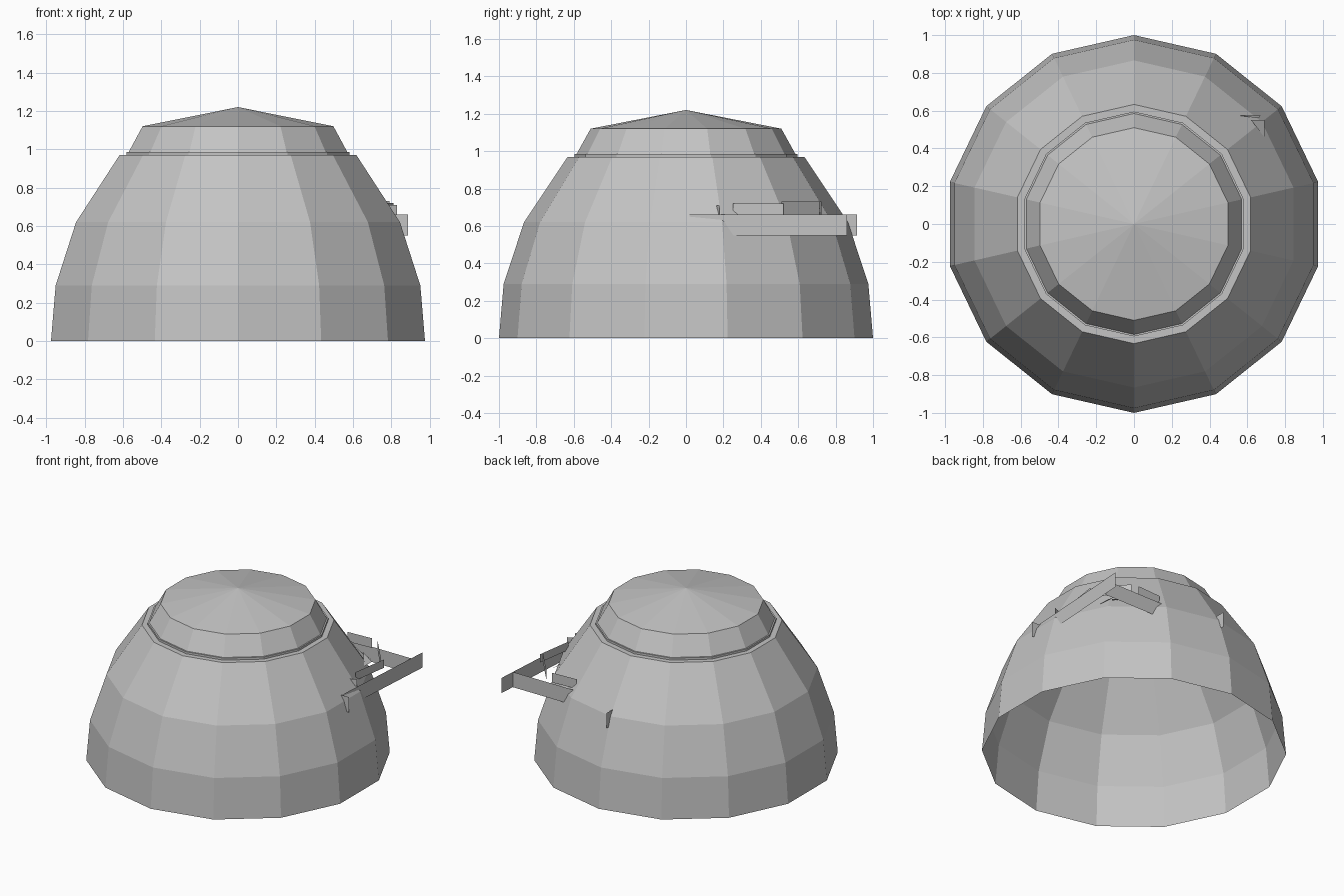
import bpy, bmesh, math
from mathutils import Vector

cube = bpy.data.objects.get("Cube")
if cube:
    bpy.data.objects.remove(cube, do_unlink=True)

SIDES = 14
grey = bpy.data.materials.new("light_grey")
grey.use_nodes = True
grey.diffuse_color = (0.55, 0.55, 0.55, 1)
grey.node_tree.nodes["Principled BSDF"].inputs["Base Color"].default_value = (0.55, 0.55, 0.55, 1)


def add_object(name, bm):
    mesh = bpy.data.meshes.new(name)
    bm.to_mesh(mesh)
    bm.free()
    mesh.materials.append(grey)
    obj = bpy.data.objects.new(name, mesh)
    bpy.context.collection.objects.link(obj)
    return obj


def lathe(name, profile):
    """Turn a (radius, height) profile into an open faceted shell."""
    bm = bmesh.new()
    verts = [bm.verts.new((0, r, z)) for r, z in profile]
    edges = [bm.edges.new(pair) for pair in zip(verts, verts[1:])]
    bmesh.ops.spin(bm, geom=verts + edges, cent=(0, 0, 0), axis=(0, 0, 1),
                   angle=math.tau, steps=SIDES)
    bmesh.ops.remove_doubles(bm, verts=bm.verts, dist=0.001)
    bmesh.ops.recalc_face_normals(bm, faces=bm.faces)
    # keep the normals pointing outwards
    side = max(bm.faces, key=lambda f: f.calc_center_median().xy.length)
    if side.normal.dot(side.calc_center_median()) < 0:
        bmesh.ops.reverse_faces(bm, faces=bm.faces)
    add_object(name, bm)


def sheet(name, points):
    bm = bmesh.new()
    bm.faces.new([bm.verts.new(p) for p in points])
    add_object(name, bm)


def upright(name, start, end, low, high):
    """Thin vertical sheet between two plan points."""
    a, b = Vector((*start, low)), Vector((*end, low))
    rise = Vector((0, 0, high - low))
    sheet(name, [a, b, b + rise, a + rise])


# Shell: faceted dome with a flat ledge, and the cap seated on it
lathe("dome_shell", [(1, 0), (0.975, 0.29), (0.866, 0.62), (0.633, 0.97), (0.595, 0.97)])
lathe("cap", [(0.595, 0.97), (0.595, 0.985), (0.585, 0.985), (0.51, 1.12), (0, 1.22)])

# Lower beams around the back left corner
LOW, MID, TOP = 0.55, 0.66, 0.73
upright("side_beam", (0.825, 0.02), (0.88, 0.86), LOW, MID)
upright("back_beam", (0.36, 0.74), (0.872, 0.74), LOW, MID)
upright("side_fin", (0.8, 0.01), (0.885, 0.01), LOW, MID)
upright("back_fin", (0, 0.82), (0, 0.914), LOW, MID)

# Upper rails
upright("side_rail", (0.77, 0.25), (0.81, 0.52), MID, 0.72)
upright("back_rail", (0.38, 0.715), (0.57, 0.725), MID, TOP)
upright("corner_rail", (0.79, 0.51), (0.62, 0.715), MID, TOP)
upright("side_rail_fin", (0.78, 0.16), (0.83, 0.18), MID, 0.71)

# Small flat brackets
sheet("back_bracket", [(0.55, 0.575, MID + 0.05), (0.66, 0.56, MID), (0.67, 0.575, MID)])
sheet("side_bracket", [(0.62, 0.55, MID + 0.05), (0.69, 0.46, MID), (0.69, 0.55, MID)])
